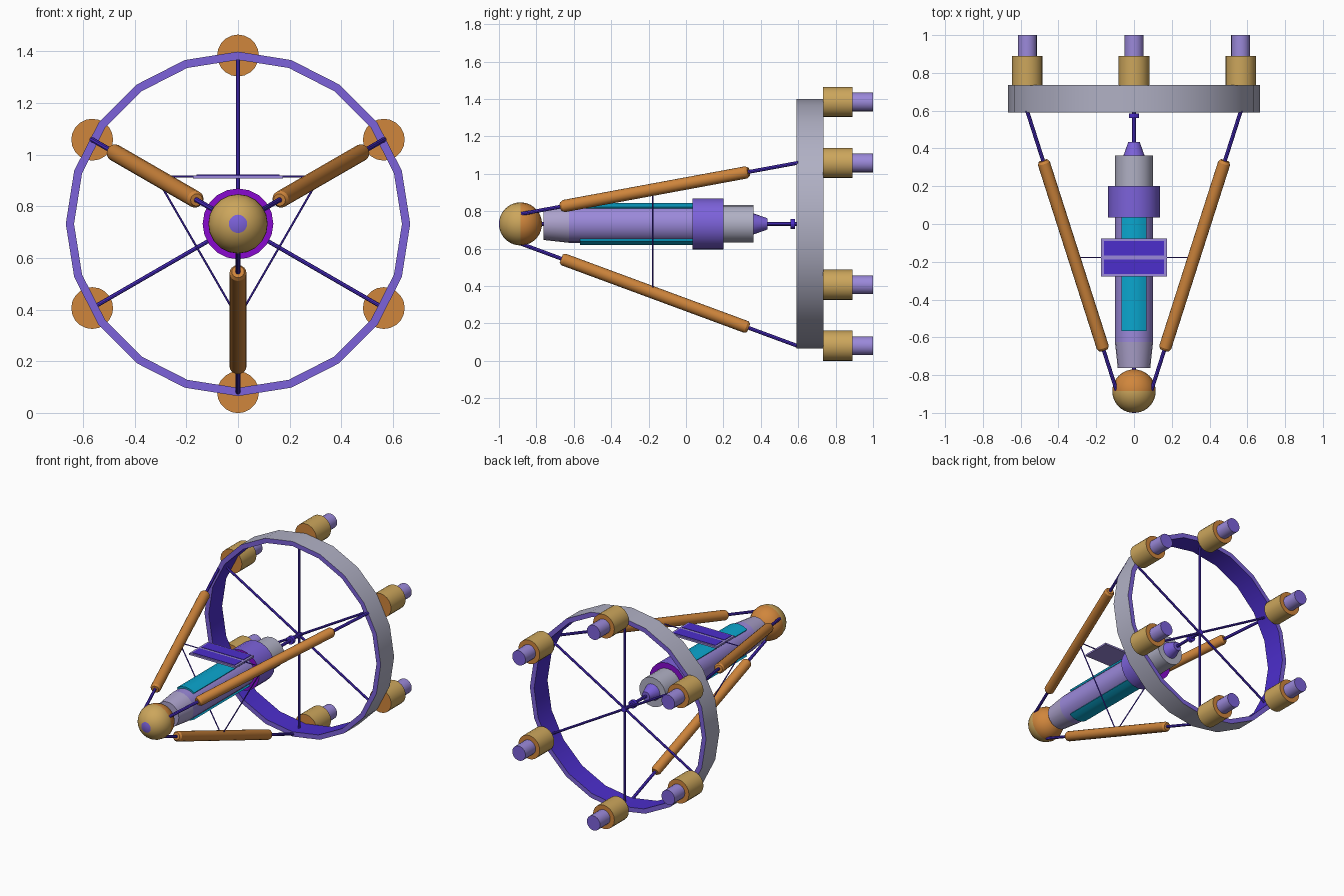
import bpy, bmesh, math
from mathutils import Vector

if "Cube" in bpy.data.objects:
    bpy.data.objects.remove(bpy.data.objects["Cube"])

AXIS_Z = 0.732      # height of the long axis
RIM = 0.652         # radius on which engines and struts sit
SIDES = 20


def material(name, r, g, b):
    m = bpy.data.materials.new(name)
    lin = lambda c: ((c / 255 + 0.055) / 1.055) ** 2.4 if c > 10 else c / 255 / 12.92
    m.diffuse_color = (lin(r), lin(g), lin(b), 1)
    m.use_nodes = True
    m.node_tree.nodes["Principled BSDF"].inputs["Base Color"].default_value = m.diffuse_color
    return m


tan = material("tan", 204, 166, 92)
orange = material("orange", 208, 134, 60)
lavender = material("lavender", 155, 137, 218)
purple = material("purple", 124, 98, 218)
magenta = material("magenta purple", 136, 10, 208)
grey = material("pale grey", 176, 176, 196)
nose_grey = material("lavender grey", 172, 162, 204)
cyan = material("cyan", 10, 166, 206)
blue = material("blue violet", 76, 46, 204)


def finish(name, bm, mats, smooth=True):
    bmesh.ops.remove_doubles(bm, verts=bm.verts, dist=1e-5)
    bmesh.ops.recalc_face_normals(bm, faces=bm.faces)
    me = bpy.data.meshes.new(name)
    bm.to_mesh(me)
    bm.free()
    for m in mats:
        me.materials.append(m)
    ob = bpy.data.objects.new(name, me)
    bpy.context.collection.objects.link(ob)
    if smooth:
        bpy.ops.object.select_all(action='DESELECT')
        ob.select_set(True)
        bpy.context.view_layer.objects.active = ob
        bpy.ops.object.shade_smooth_by_angle(angle=math.radians(30))
    return ob


def lathe(name, origin, direction, profile, mats, n=SIDES):
    """Spin (distance, radius) points round a line; one material per profile step."""
    o, d = Vector(origin), Vector(direction).normalized()
    ref = Vector((0, 0, 1)) if abs(d.z) < 0.9 else Vector((0, -1, 0))
    u = (ref - d * ref.dot(d)).normalized()
    v = d.cross(u)
    bm = bmesh.new()
    rings = []
    for t, r in profile:
        if r == 0:
            rings.append([bm.verts.new(o + d * t)] * n)
        else:
            rings.append([bm.verts.new(o + d * t + r * (u * math.cos(a) + v * math.sin(a)))
                          for a in (2 * math.pi * i / n for i in range(n))])
    slots = list(dict.fromkeys(mats))
    for a, b, m in zip(rings, rings[1:], mats):
        for i in range(n):
            j = (i + 1) % n
            face = bm.faces.new(list(dict.fromkeys((a[i], a[j], b[j], b[i]))))
            face.material_index = slots.index(m)
    return finish(name, bm, slots)


def tube(name, a, b, r0, r1, side, cap=None, n=SIDES):
    a, b = Vector(a), Vector(b)
    length = (b - a).length
    cap = cap or side
    return lathe(name, a, b - a, [(0, 0), (0, r0), (length, r1), (length, 0)], [cap, side, cap], n)


def axial(name, y0, y1, r0, r1, side, cap=None, n=SIDES):
    return tube(name, (0, y0, AXIS_Z), (0, y1, AXIS_Z), r0, r1, side, cap, n)


def polar(angle, r, y):
    a = math.radians(angle)
    return Vector((r * math.cos(a), y, AXIS_Z + r * math.sin(a)))


def box(name, x, y, z, mat):
    bm = bmesh.new()
    bmesh.ops.create_cube(bm, size=1)
    for v in bm.verts:
        v.co = [lo + (c + 0.5) * (hi - lo) for c, (lo, hi) in zip(v.co, (x, y, z))]
    return finish(name, bm, [mat], False)


# Front sphere: purple pole, tan front half, orange back half
R = 0.115
steps = 20
lathe("front_sphere", (0, -0.885, AXIS_Z), (0, 1, 0),
      [(-R * math.cos(math.pi * k / steps), R * math.sin(math.pi * k / steps) if 0 < k < steps else 0)
       for k in range(steps + 1)],
      [purple] * 2 + [tan] * 8 + [orange] * 10)

# Central body
axial("nose_cone", -0.762, -0.625, 0.086, 0.101, nose_grey)
axial("main_body", -0.625, 0.035, 0.101, 0.101, lavender)
axial("collar", 0.035, 0.2, 0.137, 0.137, purple, magenta)
axial("rear_section", 0.2, 0.362, 0.1, 0.1, grey)
axial("tail_cone", 0.362, 0.435, 0.056, 0.03, purple)
axial("axle", -0.8, 0.66, 0.01, 0.01, blue, n=8)
axial("axle_disc", 0.56, 0.584, 0.027, 0.027, blue, n=12)
axial("spoke_hub", 0.645, 0.675, 0.018, 0.018, blue, n=12)

# Curved cyan strips above and below the body
for label, mid in (("top", 90), ("bottom", 270)):
    bm = bmesh.new()
    loops = []
    for k in range(-2, 3):
        loops.append([bm.verts.new(polar(mid + 18 * k, r, y))
                      for r, y in ((0.09, -0.567), (0.113, -0.567), (0.113, 0.035), (0.09, 0.035))])
    for a, b in zip(loops, loops[1:]):
        for i in range(4):
            bm.faces.new((a[i], a[(i + 1) % 4], b[(i + 1) % 4], b[i]))
    bm.faces.new(loops[0])
    bm.faces.new(loops[-1])
    finish(label + "_strip", bm, [cyan])

# Big ring: grey outside, purple rims, blue inside
lathe("ring", (0, 0, AXIS_Z), (0, 1, 0),
      [(0.59, 0.635), (0.59, 0.667), (0.735, 0.667), (0.735, 0.635), (0.59, 0.635)],
      [purple, grey, purple, blue])

# Engines, nozzles and spokes
for i in range(6):
    a = 30 + 60 * i
    tube(f"engine_{i}", polar(a, RIM, 0.733), polar(a, RIM, 0.89), 0.081, 0.081, tan, orange)
    tube(f"nozzle_{i}", polar(a, RIM, 0.88), polar(a, RIM, 1.0), 0.05, 0.05, lavender, purple)
    tube(f"spoke_{i}", polar(a, 0, 0.66), polar(a, 0.645, 0.66), 0.008, 0.008, blue, n=8)


# Slanted struts with tanks, tied together by a thin wire triangle
def strut_point(angle, y):
    return polar(angle, 0.107 + (y + 0.88) / 1.475 * (RIM - 0.107), y)


for i, a in enumerate((30, 150, 270)):
    tube(f"strut_{i}", strut_point(a, -0.88), strut_point(a, 0.6), 0.01, 0.01, blue, n=8)
    p, q = strut_point(a, -0.667), strut_point(a, 0.335)
    L = (q - p).length
    lathe(f"tank_{i}", p, q - p,
          [(0, 0), (0, 0.024), (0.014, 0.033), (L - 0.014, 0.033), (L, 0.024), (L, 0)], [orange] * 5, 16)
    tube(f"tie_wire_{i}", strut_point(a, -0.177), strut_point(a + 120, -0.177), 0.004, 0.004, blue, n=6)

# Solar panel on the upper wire
box("panel_frame", (-0.175, 0.175), (-0.277, -0.077), (0.908, 0.92), lavender)
for label, y in (("front", (-0.265, -0.187)), ("rear", (-0.167, -0.089))):
    box(label + "_solar_cell", (-0.16, 0.16), y, (0.917, 0.923), blue)
